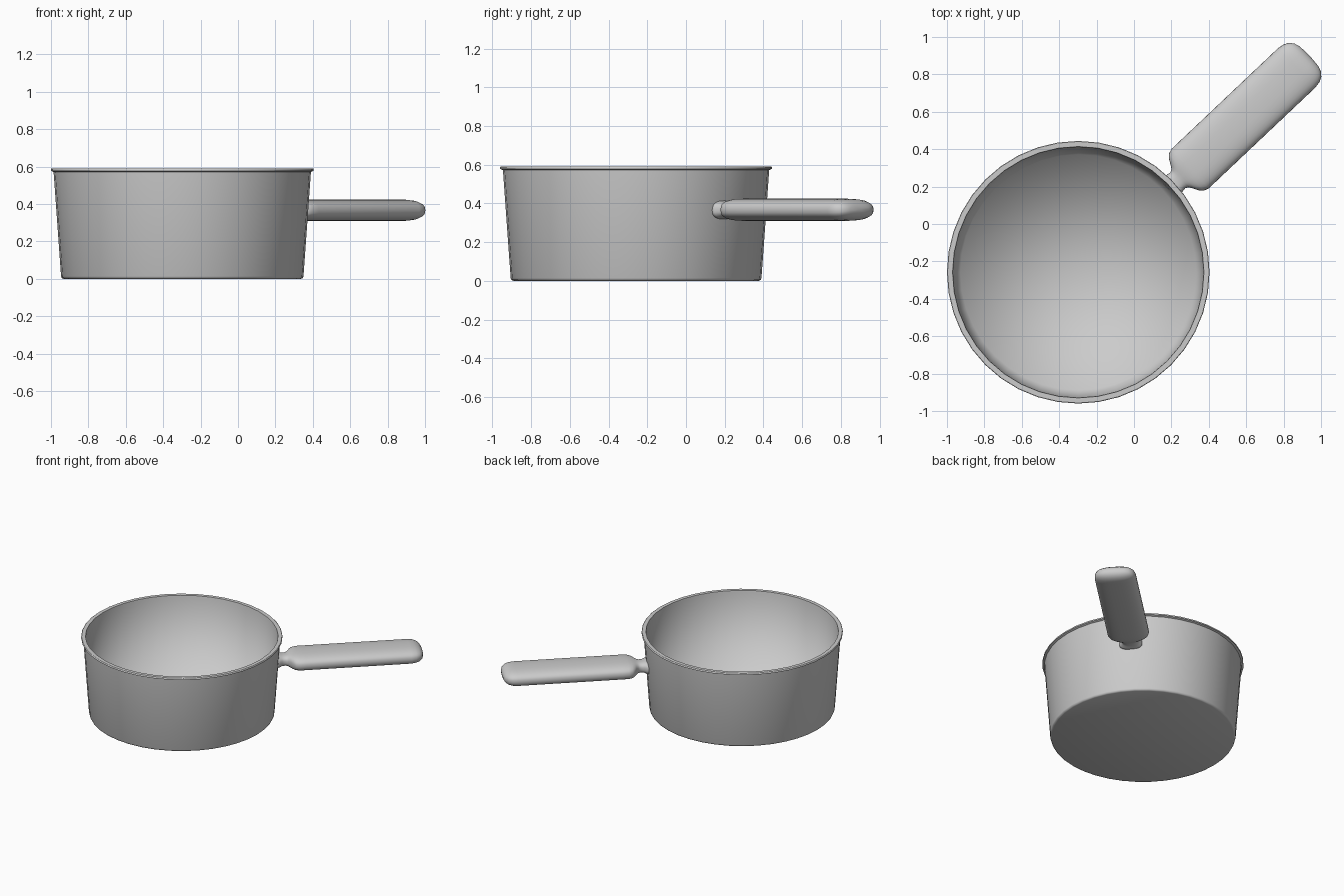
import bpy, bmesh, math
from mathutils import Vector

if "Cube" in bpy.data.objects:
    bpy.data.objects.remove(bpy.data.objects["Cube"])

PAN = Vector((-0.298, -0.258, 0))     # axis of the pan
ANGLE = math.radians(43.4)            # direction of the handle


def skin(name, rings, caps, sharp=()):
    """Join closed rings of points with quads; caps are points closing each end."""
    bm = bmesh.new()
    loops = [[bm.verts.new(p) for p in ring] for ring in rings]
    n = len(loops[0])
    for a, b in zip(loops, loops[1:]):
        for i in range(n):
            j = (i + 1) % n
            bm.faces.new((a[i], a[j], b[j], b[i]))
    for loop, point in zip((loops[0], loops[-1]), caps):
        tip = bm.verts.new(point)
        for i in range(n):
            bm.faces.new((loop[i], loop[(i + 1) % n], tip))
    bmesh.ops.recalc_face_normals(bm, faces=bm.faces[:])
    for f in bm.faces:
        f.smooth = True
    for k in sharp:
        for i in range(n):
            bm.edges.get((loops[k][i], loops[k][(i + 1) % n])).smooth = False
    mesh = bpy.data.meshes.new(name)
    bm.to_mesh(mesh)
    bm.free()
    obj = bpy.data.objects.new(name, mesh)
    bpy.context.collection.objects.link(obj)
    return obj


def circle(r, z, n=40):
    return [(r * math.cos(2 * math.pi * i / n), r * math.sin(2 * math.pi * i / n), z)
            for i in range(n)]


def rounded_slice(s, a, b, n=32, power=2.6):
    """Superellipse cross-section at distance s along the handle."""
    pts = []
    for i in range(n):
        c, d = math.cos(2 * math.pi * i / n), math.sin(2 * math.pi * i / n)
        pts.append((s, a * math.copysign(abs(c) ** (2 / power), c),
                    b * math.copysign(abs(d) ** (2 / power), d)))
    return pts


# Pan: tapered outer wall, small lip, inner wall and flat floor
profile = [(0.634, 0.0), (0.644, 0.004), (0.648, 0.014), (0.688, 0.572),
           (0.702, 0.578), (0.702, 0.588), (0.699, 0.59),
           (0.672, 0.59), (0.670, 0.58), (0.630, 0.03)]
pan = skin("pan_body", [circle(r, z) for r, z in profile],
           [(0, 0, 0), (0, 0, 0.03)], sharp=(3, 4, 6, 7))
pan.location = PAN

# Handle: flared neck running into a flat rounded grip
slices = [(0.655, .085, .050), (0.680, .076, .046), (0.697, .062, .041),
          (0.725, .058, .039), (0.742, .068, .042), (0.756, .092, .046),
          (0.770, .118, .050), (0.788, .136, .054), (0.815, .145, .057),
          (0.860, .145, .057), (1.600, .145, .057), (1.635, .139, .054),
          (1.662, .125, .046), (1.680, .102, .033), (1.690, .070, .018)]
handle = skin("handle", [rounded_slice(*s) for s in slices],
              [(0.655, 0, 0), (1.694, 0, 0)])
handle.location = PAN + Vector((0.006, -0.006, 0.367))
handle.rotation_euler.z = ANGLE
